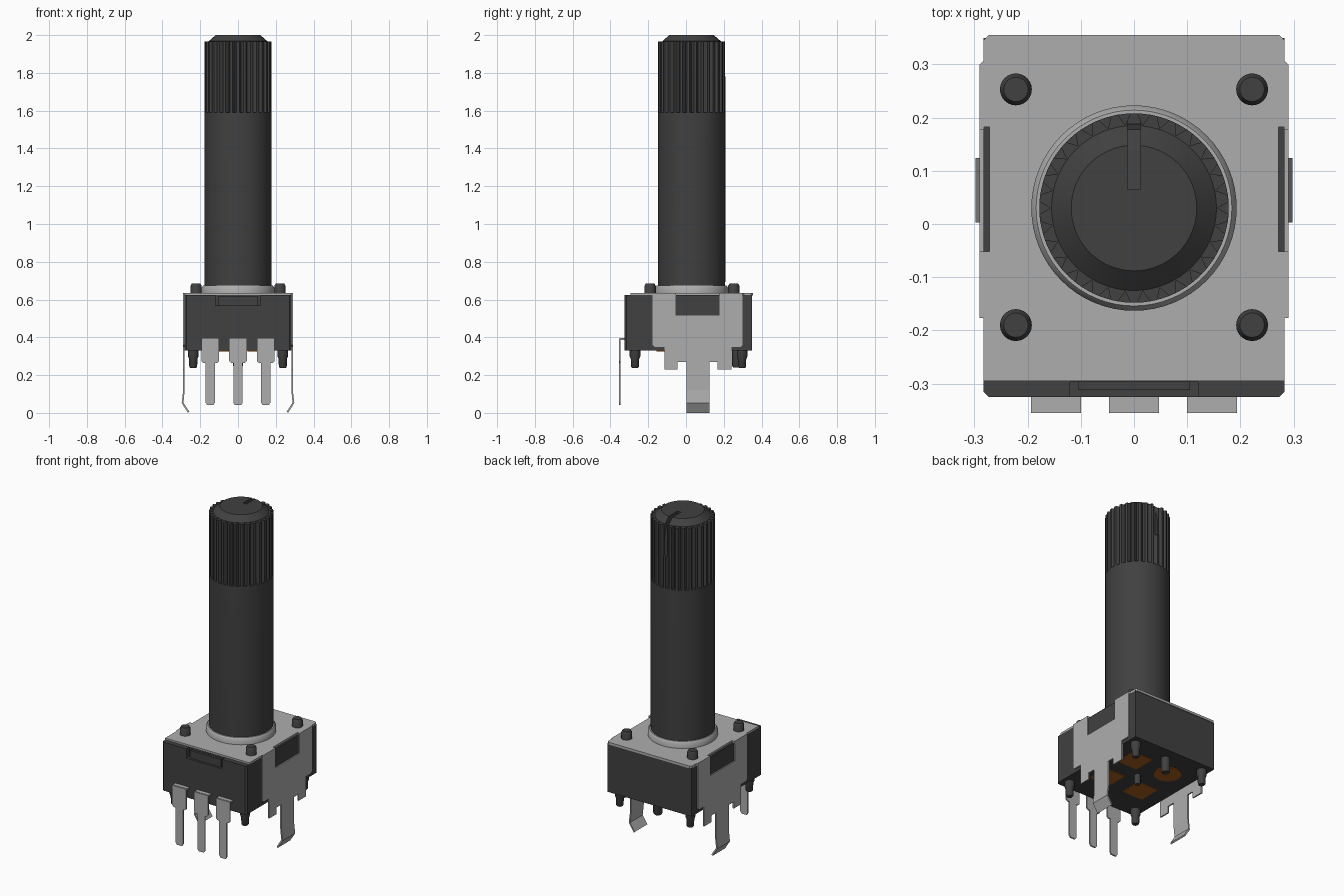
import bpy, bmesh, math
from mathutils import Vector

if "Cube" in bpy.data.objects:
    bpy.data.objects.remove(bpy.data.objects["Cube"])


def material(name, rgb):
    m = bpy.data.materials.new(name)
    m.use_nodes = True
    m.diffuse_color = (*rgb, 1)
    b = next(n for n in m.node_tree.nodes if n.type == 'BSDF_PRINCIPLED')
    b.inputs["Base Color"].default_value = (*rgb, 1)
    b.inputs["Roughness"].default_value = 0.6
    return m


DARK = material("dark_plastic", (0.052, 0.052, 0.052))
METAL = material("light_metal", (0.42, 0.42, 0.42))
BROWN = material("copper_brown", (0.40, 0.115, 0.012))
SHAFT_Y = 0.03


def finish(name, bm, mat, smooth=False):
    bmesh.ops.recalc_face_normals(bm, faces=bm.faces[:])
    me = bpy.data.meshes.new(name)
    bm.to_mesh(me)
    bm.free()
    me.materials.append(mat)
    ob = bpy.data.objects.new(name, me)
    bpy.context.collection.objects.link(ob)
    if smooth:
        bpy.ops.object.select_all(action='DESELECT')
        ob.select_set(True)
        bpy.context.view_layer.objects.active = ob
        bpy.ops.object.shade_smooth_by_angle(angle=math.radians(35))
    return ob


def prism(name, pts, axis, lo, hi, mat):
    """Extrude a 2D outline along one axis."""
    def place(p, d):
        return {'x': (d, p[0], p[1]), 'y': (p[0], d, p[1]), 'z': (p[0], p[1], d)}[axis]
    bm = bmesh.new()
    f = bm.faces.new([bm.verts.new(place(p, lo)) for p in pts])
    ext = bmesh.ops.extrude_face_region(bm, geom=[f])["geom"]
    shift = Vector(place((0, 0), hi - lo))
    bmesh.ops.translate(bm, vec=shift, verts=[v for v in ext if isinstance(v, bmesh.types.BMVert)])
    return finish(name, bm, mat)


def box(name, x, y, z, mat):
    return prism(name, [(x[0], y[0]), (x[1], y[0]), (x[1], y[1]), (x[0], y[1])], 'z', *z, mat)


def lathe(name, profile, loc, mat, n=48):
    """Spin an (r, z) profile about a vertical axis."""
    bm = bmesh.new()
    rings = []
    for r, z in profile:
        rings.append([bm.verts.new((loc[0] + r * math.cos(2 * math.pi * i / n),
                                    loc[1] + r * math.sin(2 * math.pi * i / n), z)) for i in range(n)])
    for a, b in zip(rings, rings[1:]):
        for i in range(n):
            j = (i + 1) % n
            bm.faces.new((a[i], a[j], b[j], b[i]))
    bm.faces.new(rings[0])
    bm.faces.new(rings[-1])
    return finish(name, bm, mat, True)


def cut(ob, cutter):
    mod = ob.modifiers.new("cut", 'BOOLEAN')
    mod.operation = 'DIFFERENCE'
    mod.solver = 'EXACT'
    mod.object = cutter
    bpy.context.view_layer.objects.active = ob
    bpy.ops.object.modifier_apply(modifier=mod.name)


def drop(ob):
    bpy.data.objects.remove(ob)


# Housing with the front notch
c = 0.01
housing = prism("housing", [(-0.283 + c, -0.325), (0.283 - c, -0.325), (0.283, -0.325 + c), (0.283, 0.35),
                            (-0.283, 0.35), (-0.283, -0.325 + c)], 'z', 0.33, 0.625, DARK)
notch = box("notch_cutter", (-0.12, 0.12), (-0.4, -0.297), (0.568, 0.7), DARK)
notch.hide_render = True
cut(housing, notch)
drop(notch)
box("notch_block", (-0.105, 0.105), (-0.312, -0.29), (0.56, 0.615), DARK)

# Top cover plate, with gaps for the side windows
half = [(0.283, -0.295), (0.283, -0.175), (0.29, -0.17), (0.29, -0.052), (0.272, -0.052), (0.272, 0.182),
        (0.29, 0.182), (0.29, 0.3), (0.283, 0.307), (0.283, 0.345), (0.273, 0.355)]
prism("cover_plate", half + [(-x, y) for x, y in reversed(half)], 'z', 0.622, 0.636, METAL)

# Collar ring and shaft
at = (0, SHAFT_Y)
lathe("collar", [(0.193, 0.63), (0.193, 0.662), (0.184, 0.675), (0.17, 0.675)], at, METAL, 64)
lathe("shaft", [(0.176, 0.64), (0.178, 0.7), (0.178, 1.59)], at, DARK, 64)

# Knurled grip: V grooves around the rim
teeth = 30
outline = []
for i in range(teeth):
    for frac, r in ((0.0, 0.157), (0.32, 0.178), (0.68, 0.178)):
        a = 2 * math.pi * (i + frac) / teeth
        outline.append((r * math.cos(a), SHAFT_Y + r * math.sin(a)))
grip = prism("knurled_grip", outline, 'z', 1.59, 1.967, DARK)
cap = lathe("shaft_cap", [(0.155, 1.95), (0.155, 1.968), (0.118, 2.0)], at, DARK, 64)

# Pointer slot running over the cap and down the grip
slot = prism("slot_cutter", [(0.065, 2.02), (0.065, 1.978), (0.14, 1.965), (0.178, 1.935), (0.188, 1.88),
                             (0.19, 1.78), (0.24, 1.78), (0.24, 2.02)], 'x', -0.012, 0.012, DARK)
slot.hide_render = True
cut(grip, slot)
cut(cap, slot)
drop(slot)

for side, s in (("left", 1), ("right", -1)):
    # Top studs and bottom pegs
    for end, yt, yb in (("front", -0.19, -0.27), ("back", 0.253, 0.297)):
        lathe(f"{end}_{side}_stud", [(0.03, 0.6), (0.03, 0.672), (0.023, 0.684)], (s * 0.222, yt), DARK, 24)
        lathe(f"{end}_{side}_peg", [(0.028, 0.34), (0.028, 0.3), (0.022, 0.285), (0.021, 0.245), (0.016, 0.238)],
              (s * 0.237, yb), DARK, 24)

    # Side clip: sheet with a window at the top edge and two feet
    clip = [(-0.177, 0.636), (-0.177, 0.36), (-0.167, 0.35), (-0.114, 0.35), (-0.114, 0.23), (-0.045, 0.23),
            (-0.045, 0.27), (0.167, 0.27), (0.167, 0.23), (0.24, 0.23), (0.24, 0.35), (0.29, 0.35),
            (0.30, 0.36), (0.30, 0.636), (0.177, 0.636), (0.177, 0.515), (-0.055, 0.515), (-0.055, 0.636)]
    prism(f"{side}_clip", clip, 'x', s * 0.282, s * 0.29, METAL)

    # Bent snap leg under the clip
    path = [(0.282, 0.3), (0.282, 0.12), (0.289, 0.055), (0.258, 0.006)]
    back = [(0.265, 0.0), (0.298, 0.052), (0.29, 0.12), (0.29, 0.3)]
    prism(f"{side}_snap_leg", [(s * x, z) for x, z in path + back], 'y', 0.003, 0.124, METAL)

# Underside locating pins
lathe("centre_pin", [(0.018, 0.34), (0.018, 0.28), (0.013, 0.27)], at, DARK, 20)
lathe("back_pin", [(0.026, 0.34), (0.026, 0.25), (0.02, 0.24)], (0, 0.27), DARK, 24)

# Underside contact pads
for i, (sx, sy) in enumerate(((1, 1), (1, -1), (-1, -1))):
    x, y = sx * 0.118, SHAFT_Y + sy * 0.118
    box(f"contact_pad_{i + 1}", (x - 0.068, x + 0.068), (y - 0.068, y + 0.068), (0.326, 0.332), BROWN)
lathe("round_contact_pad", [(0.076, 0.332), (0.076, 0.326)], (-0.118, SHAFT_Y + 0.118), BROWN, 24)

# Three terminals: bent tab, wide shoulder, narrow pin
for name, x in (("right", -0.147), ("centre", 0), ("left", 0.147)):
    blade = [(0.047, 0.395), (0.047, 0.275), (0.037, 0.265), (0.025, 0.265), (0.025, 0.055), (0.017, 0.042)]
    pts = [(x + a, z) for a, z in blade] + [(x - a, z) for a, z in reversed(blade)]
    prism(f"{name}_terminal", pts, 'y', -0.355, -0.347, METAL)
    box(f"{name}_terminal_tab", (x - 0.047, x + 0.047), (-0.35, -0.31), (0.387, 0.397), METAL)
